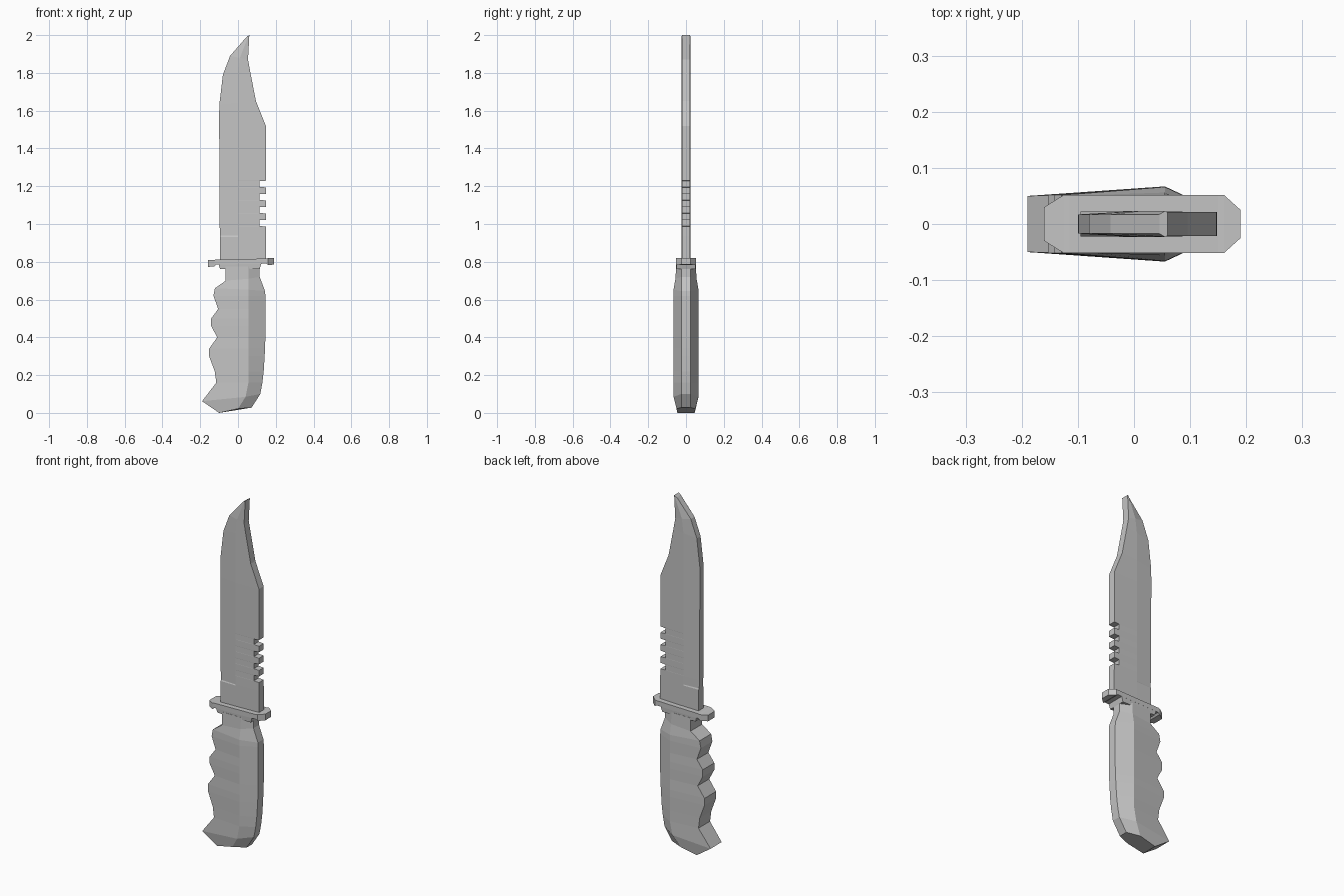
import bpy, bmesh

steel = bpy.data.materials.new("plain_grey")
steel.diffuse_color = (0.55, 0.55, 0.55, 1)


def loft(name, rings):
    """Skin a closed tube through rings of equal point count and cap both ends."""
    bm = bmesh.new()
    loops = [[bm.verts.new(p) for p in ring] for ring in rings]
    n = len(loops[0])
    for a, b in zip(loops, loops[1:]):
        for i in range(n):
            j = (i + 1) % n
            bm.faces.new((a[i], a[j], b[j], b[i]))
    bm.faces.new(loops[0][::-1])
    bm.faces.new(loops[-1])
    bmesh.ops.recalc_face_normals(bm, faces=bm.faces)
    mesh = bpy.data.meshes.new(name)
    bm.to_mesh(mesh)
    bm.free()
    mesh.materials.append(steel)
    obj = bpy.data.objects.new(name, mesh)
    bpy.context.collection.objects.link(obj)
    return obj


def section(left, mid, right):
    """Six-sided section mirrored in y; each argument is (x, z, half thickness)."""
    half = [left, mid, right]
    return ([(x, -h, z) for x, z, h in half]
            + [(x, h, z) for x, z, h in reversed(half)])


# Handle: finger grooves on the left, chamfered back on the right
# each row: left x, left z, right x, right z, ridge half width
grip = [
    (-0.065, 0.775, 0.115, 0.775, 0.052), (-0.065, 0.70, 0.115, 0.72, 0.056),
    (-0.122, 0.66, 0.143, 0.645, 0.066), (-0.13, 0.62, 0.145, 0.62, 0.067),
    (-0.105, 0.55, 0.145, 0.55, 0.067), (-0.142, 0.50, 0.145, 0.50, 0.067),
    (-0.142, 0.46, 0.145, 0.46, 0.067), (-0.11, 0.40, 0.145, 0.40, 0.067),
    (-0.153, 0.34, 0.143, 0.34, 0.067), (-0.153, 0.30, 0.141, 0.30, 0.067),
    (-0.123, 0.22, 0.136, 0.22, 0.067), (-0.115, 0.16, 0.129, 0.16, 0.067),
]
rings = [section((xl, zl, min(w, 0.052)), (0.055, (zl + zr) / 2, w), (xr, zr, 0.025))
         for xl, zl, xr, zr, w in grip]
rings.append(section((-0.19, 0.062, 0.05), (0.04, 0.085, 0.066), (0.118, 0.10, 0.025)))
rings.append(section((-0.10, 0.0, 0.046), (0.0, 0.022, 0.05), (0.072, 0.028, 0.025)))
loft("handle", rings)

# Guard: flat bar with chamfered, slightly thicker ends
bar = [(-0.16, 0.773, 0.808, 0.03), (-0.125, 0.775, 0.81, 0.052),
       (-0.115, 0.785, 0.812, 0.052), (0.15, 0.79, 0.817, 0.052),
       (0.16, 0.783, 0.82, 0.052), (0.19, 0.785, 0.82, 0.025)]
loft("guard", [[(x, -w, lo), (x, w, lo), (x, w, hi), (x, -w, hi)]
               for x, lo, hi, w in bar])

# Collar: stepped plate under the guard
loft("guard_collar", [[(x0, -w, z), (x1, -w, z), (x1, w, z), (x0, w, z)]
                      for x0, x1, w, z in ((-0.095, 0.115, 0.05, 0.762),
                                           (-0.105, 0.125, 0.052, 0.795))])

# Blade: thick block at the base, thinner edge above, saw notches in the spine
EDGE, SPINE = 0.017, 0.021


def blade_row(xl, zl, xr, zr, xm=0.0, edge=EDGE):
    return section((xl, zl, edge), (xm, (zl + zr) / 2, 0.023), (xr, zr, SPINE))


rows = [blade_row(-0.095, 0.80, 0.148, 0.80, edge=0.022),
        blade_row(-0.095, 0.932, 0.148, 0.932, edge=0.022),
        blade_row(-0.095, 0.938, 0.148, 0.938)]
for i in range(4):
    z = 0.987 + 0.069 * i
    for dz, xr in ((0, 0.147), (0.002, 0.115), (0.033, 0.115), (0.035, 0.147)):
        rows.append(blade_row(-0.097, z + dz, xr, z + dz))
rows += [blade_row(-0.1, 1.52, 0.147, 1.52),
         blade_row(-0.099, 1.63, 0.095, 1.65),
         blade_row(-0.08, 1.79, 0.064, 1.81),
         blade_row(-0.042, 1.89, 0.053, 1.87, 0.01),
         blade_row(0.045, 1.99, 0.06, 2.0, 0.055)]
loft("blade", rows)
